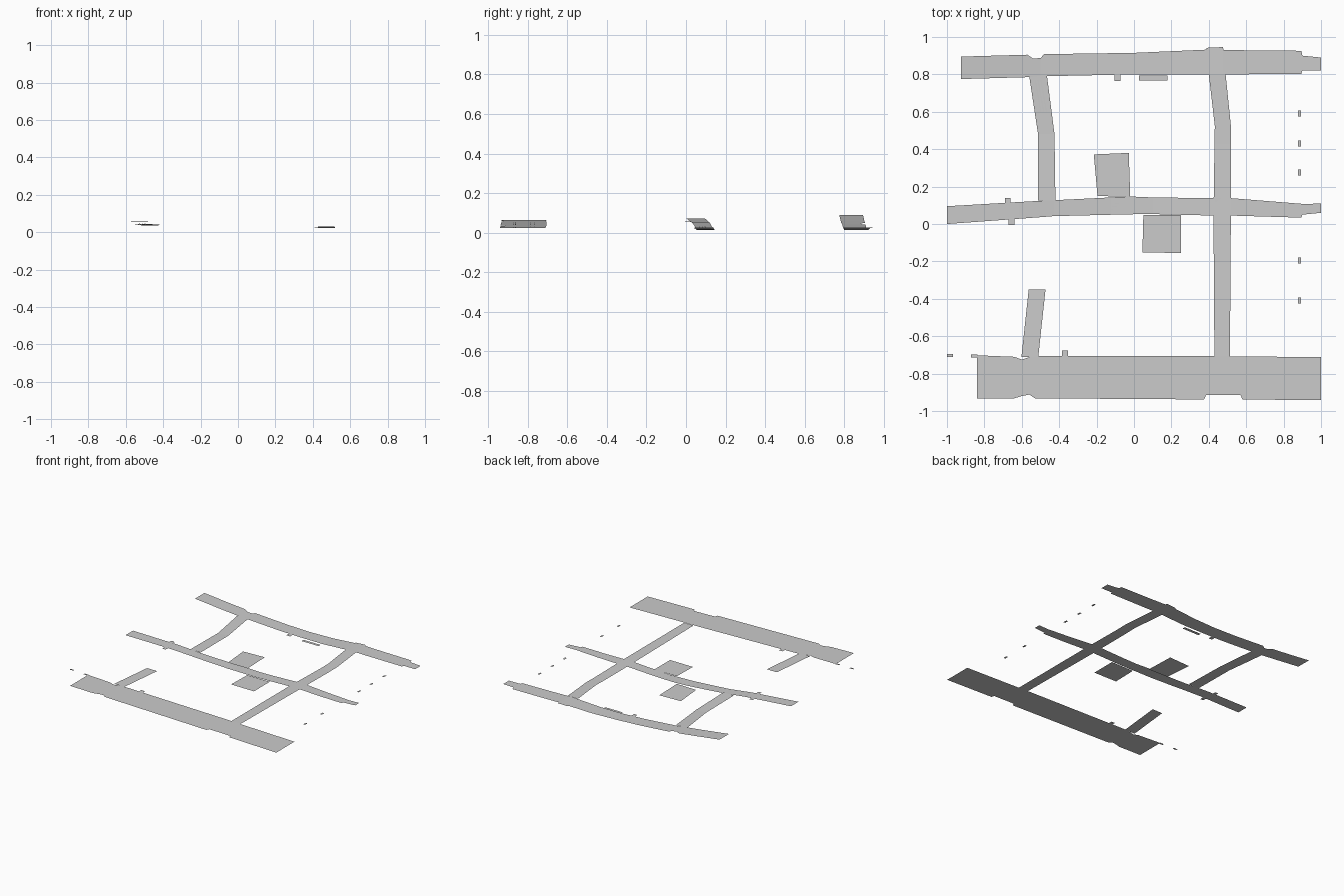
import bpy

if "Cube" in bpy.data.objects:
    bpy.data.objects.remove(bpy.data.objects["Cube"])


def sheet(name, quads):
    """One flat mesh from a list of 4-corner faces, all facing up."""
    verts, faces = [], []
    for q in quads:
        area = sum(q[i][0] * q[(i + 1) % 4][1] - q[(i + 1) % 4][0] * q[i][1] for i in range(4))
        q = q if area > 0 else q[::-1]
        faces.append(tuple(range(len(verts), len(verts) + 4)))
        verts += q
    me = bpy.data.meshes.new(name)
    me.from_pydata(verts, [], faces)
    ob = bpy.data.objects.new(name, me)
    bpy.context.collection.objects.link(ob)
    return ob


def lerp(table, t):
    """Interpolate a height table of (position, height)."""
    for (a, za), (b, zb) in zip(table, table[1:]):
        if t <= b:
            return za + (zb - za) * (t - a) / (b - a)
    return table[-1][1]


def road(name, stations, heights, along="x"):
    """Ribbon from stations (position, low edge, high edge)."""
    def pt(t, s):
        z = lerp(heights, t)
        return (t, s, z) if along == "x" else (s, t, z)
    quads = []
    for (t0, a0, b0), (t1, a1, b1) in zip(stations, stations[1:]):
        if t1 - t0 < 1e-4:
            continue
        n = max(1, round((t1 - t0) / 0.1))
        for i in range(n):
            f, g = i / n, (i + 1) / n
            ta, tb = t0 + (t1 - t0) * f, t0 + (t1 - t0) * g
            quads.append([pt(ta, a0 + (a1 - a0) * f), pt(tb, a0 + (a1 - a0) * g),
                          pt(tb, b0 + (b1 - b0) * g), pt(ta, b0 + (b1 - b0) * f)])
    return sheet(name, quads)


def patches(name, rects, heights):
    """Small rectangles (x0, x1, y0, y1) lying at the given heights."""
    return sheet(name, [[(x0, y0, lerp(heights, x0)), (x1, y0, lerp(heights, x1)),
                         (x1, y1, lerp(heights, x1)), (x0, y1, lerp(heights, x0))]
                        for x0, x1, y0, y1 in rects])


def markings(name, lines, heights):
    """Thin lane lines (x0, y0, x1, y1) just above a road."""
    quads = []
    for x0, y0, x1, y1 in lines:
        n = max(1, round((x1 - x0) / 0.08))
        p = [(x0 + (x1 - x0) * i / n, y0 + (y1 - y0) * i / n) for i in range(n + 1)]
        for (xa, ya), (xb, yb) in zip(p, p[1:]):
            za, zb = lerp(heights, xa) + .001, lerp(heights, xb) + .001
            quads.append([(xa, ya - .002, za), (xb, yb - .002, zb),
                          (xb, yb + .002, zb), (xa, ya + .002, za)])
    return sheet(name, quads)


# Heights along each main street
back_z = [(-.93, .09), (-.7, .063), (-.5, .042), (-.2, .022), (0, .015), (.2, .014),
          (.45, .027), (.6, .024), (1, .02)]
mid_z = [(-1, .072), (-.6, .052), (-.4, .033), (-.1, .017), (.1, .014), (.25, .018),
         (.45, .027), (.7, .021), (1, .02)]
front_z = [(-1, .067), (-.84, .064), (1, .023)]

# Main streets
road("back_street", [(-.925, .775, .895), (-.57, .785, .905), (-.54, .787, .885), (-.5, .79, .887),
                     (-.48, .79, .908), (0, .80, .915), (.385, .80, .932), (.39, .80, .942),
                     (.475, .80, .946), (.48, .80, .93), (.895, .802, .926), (.9, .82, .9),
                     (1, .82, .89)], back_z)
road("middle_street", [(-1, 0, .095), (-.52, .035, .123), (-.43, .042, .127), (-.02, .052, .147),
                       (.1, .053, .142), (.43, .045, .138), (.52, .045, .138), (.895, .034, .108),
                       (.9, .05, .106), (1, .06, .11)], mid_z)
road("front_street", [(-.84, -.932, -.702), (-.64, -.932, -.71), (-.6, -.92, -.725),
                      (-.56, -.912, -.712), (-.53, -.932, -.705), (.375, -.938, -.705),
                      (.385, -.915, -.705), (.57, -.915, -.708), (.58, -.938, -.708),
                      (1, -.942, -.712)], front_z)

# Cross streets
road("right_cross_street", [(-.71, .43, .513), (.05, .425, .518), (.525, .432, .518), (.8, .40, .49)],
     [(-.71, .031), (.05, .027), (.4, .022), (.8, .027)], "y")
road("left_cross_street", [(.125, -.513, -.42), (.48, -.513, -.425), (.79, -.56, -.465)],
     [(.125, .04), (.5, .036), (.79, .044)], "y")
road("side_street_stub", [(-.712, -.602, -.512), (-.35, -.563, -.473)],
     [(-.712, .059), (-.35, .058)], "y")

# Square lots beside the middle street
sheet("upper_lot", [[(-.195, .15, .009), (-.02, .145, .009), (-.028, .38, .009), (-.215, .372, .009)]])
sheet("lower_lot", [[(.045, -.152, .014), (.25, -.155, .014), (.25, .047, .014), (.05, .047, .014)]])

# Small driveways and loose slabs
patches("back_driveway", [(-.105, -.073, .765, .80)], back_z)
patches("back_parking_strip", [(.027, .178, .768, .793)], [(0, .006), (1, .006)])
patches("middle_driveways", [(-.69, -.66, .108, .14), (-.67, -.64, -.006, .03)], mid_z)
patches("front_driveways", [(-.385, -.353, -.71, -.677), (-1, -.967, -.71, -.695),
                            (-.872, -.838, -.714, -.698)], front_z)
patches("right_slabs", [(.877, .893, y - .016, y + .016) for y in (.592, .43, .275, -.195, -.41)],
        [(0, .02), (1, .02)])

# Lane lines
markings("back_lane_lines", [(.24, .888, .41, .89), (.23, .83, .42, .85), (.3, .84, .41, .84)], back_z)
markings("middle_lane_lines",
         [(-.35, .065 + d, -.08, .08 + d) for d in (0, .015, .03)]
         + [(.15, .08 + d, .37, .08 + d) for d in (0, .017, .035)]
         + [(.53, .075 + d, .88, .052 + d) for d in (0, .017, .034)], mid_z)
markings("front_lane_lines",
         [(x0, y, x1, y) for y in (-.768, -.785) for x0, x1 in ((-.19, .06), (.12, .36), (.74, .86))]
         + [(x0, y, x1, y) for y in (-.862, -.874) for x0, x1 in ((-.17, 0), (.16, .35), (.77, .93))],
         front_z)
sheet("cross_lane_lines", [[(x, .6, .039), (x + .004, .6, .039), (x - .026, .77, .045), (x - .03, .77, .045)]
                           for x in (-.5, -.485, -.47)])
